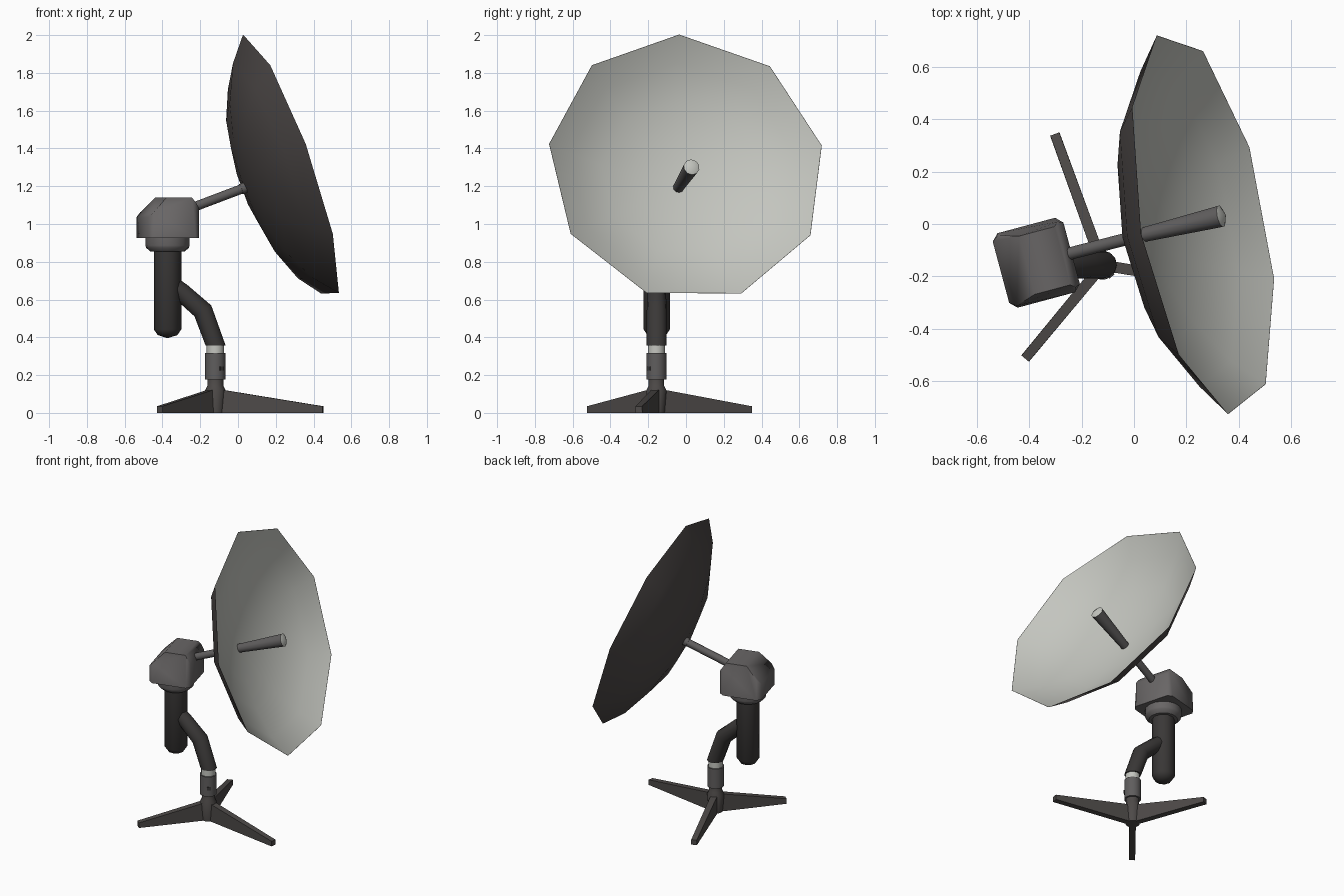
import bpy, bmesh, math
from mathutils import Vector, Matrix

if "Cube" in bpy.data.objects:
    bpy.data.objects.remove(bpy.data.objects["Cube"])


def material(name, rgb):
    m = bpy.data.materials.new(name)
    m.diffuse_color = (*rgb, 1)
    m.use_nodes = True
    m.node_tree.nodes["Principled BSDF"].inputs["Base Color"].default_value = m.diffuse_color
    return m


LIGHT = material("pale_grey", (0.55, 0.56, 0.52))
BACK = material("dish_back_dark", (0.076, 0.067, 0.065))
LEGS = material("leg_dark", (0.075, 0.068, 0.065))
DARK = material("column_dark", (0.042, 0.039, 0.038))
HOUSING = material("housing_grey", (0.14, 0.132, 0.132))
METAL = material("rod_grey", (0.115, 0.11, 0.11))


def finish(name, bm, mats, angle=38):
    bmesh.ops.remove_doubles(bm, verts=bm.verts, dist=1e-5)
    bmesh.ops.recalc_face_normals(bm, faces=bm.faces)
    me = bpy.data.meshes.new(name)
    bm.to_mesh(me)
    bm.free()
    ob = bpy.data.objects.new(name, me)
    bpy.context.collection.objects.link(ob)
    for m in mats:
        me.materials.append(m)
    bpy.ops.object.select_all(action='DESELECT')
    ob.select_set(True)
    bpy.context.view_layer.objects.active = ob
    bpy.ops.object.shade_smooth_by_angle(angle=math.radians(angle))
    return ob


def frame(origin, axis, hint):
    """Matrix whose local z is the axis and local x lies near the hint."""
    w = Vector(axis).normalized()
    u = Vector(hint)
    u = (u - w * u.dot(w)).normalized()
    v = w.cross(u)
    m = Matrix((u, v, w)).transposed().to_4x4()
    m.translation = Vector(origin)
    return m


def lathe(name, profile, sides, mats, matrix, rule=None, angle=38):
    """Spin (radius, height) pairs about local z. rule(segment) gives the material."""
    bm = bmesh.new()
    rings = []
    for r, h in profile:
        if r == 0:
            rings.append([bm.verts.new(matrix @ Vector((0, 0, h)))] * sides)
        else:
            rings.append([bm.verts.new(matrix @ Vector((
                r * math.cos(2 * math.pi * i / sides),
                r * math.sin(2 * math.pi * i / sides), h))) for i in range(sides)])
    for k in range(len(rings) - 1):
        a, b = rings[k], rings[k + 1]
        for i in range(sides):
            j = (i + 1) % sides
            loop = list(dict.fromkeys((a[i], a[j], b[j], b[i])))
            f = bm.faces.new(loop)
            f.material_index = rule(k) if rule else 0
    return finish(name, bm, mats, angle)


def prism(name, outline, half_widths, matrix, mats, bevel=0.0, angle=30):
    """Extrude an (x, z) outline across local y, with a half width per point."""
    bm = bmesh.new()
    sides = [[bm.verts.new(matrix @ Vector((x, s * w, z)))
              for (x, z), w in zip(outline, half_widths)] for s in (-1, 1)]
    bm.faces.new(sides[0])
    bm.faces.new(sides[1][::-1])
    n = len(outline)
    for i in range(n):
        j = (i + 1) % n
        bm.faces.new((sides[0][i], sides[0][j], sides[1][j], sides[1][i]))
    bmesh.ops.recalc_face_normals(bm, faces=bm.faces)
    if bevel:
        # soften only the upright corners
        up = [e for e in bm.edges
              if abs((e.verts[0].co - e.verts[1].co).normalized().z) > 0.9]
        bmesh.ops.bevel(bm, geom=up, offset=bevel, segments=1,
                        affect='EDGES', clamp_overlap=True)
    return finish(name, bm, mats, angle)


def tube(name, path, radii, sides, mat):
    """Round bar in a vertical x-z plane, mitred at bends, level at its foot."""
    bm = bmesh.new()
    pts = [Vector(p) for p in path]
    rings = []
    for k, p in enumerate(pts):
        d = (pts[min(k + 1, len(pts) - 1)] - pts[max(k - 1, 0)]).normalized()
        if k == len(pts) - 1:
            d = Vector((0, 0, -1))
        m = frame(p, d, (0, 1, 0))
        rings.append([bm.verts.new(m @ Vector((
            radii[k] * math.cos(2 * math.pi * i / sides),
            radii[k] * math.sin(2 * math.pi * i / sides), 0))) for i in range(sides)])
    for a, b in zip(rings, rings[1:]):
        for i in range(sides):
            j = (i + 1) % sides
            bm.faces.new((a[i], a[j], b[j], b[i]))
    bm.faces.new(rings[0])
    bm.faces.new(rings[-1])
    return finish(name, bm, [mat], 50)


# Dish: thin nine-sided bowl, dark behind and pale inside
dish_frame = frame((0.264, 0.004, 1.297), (1, 0.19, 0.347), (-0.235, -0.04, 0.703))
outer = [(0, -0.257), (0.25, -0.227), (0.43, -0.184), (0.62, -0.1), (0.746, 0)]
inner = [(r - 0.001 if r else 0, h + (0.004 if h else 0)) for r, h in reversed(outer)]
lathe("dish", outer + inner, 9, [BACK, LIGHT], dish_frame,
      rule=lambda k: 0 if k < 4 else 1, angle=35)

# Support rod behind the dish and the flared feed in front, on one line
root = Vector((-0.265, -0.118, 1.078))
base = Vector((0.015, -0.046, 1.184))
tip = Vector((0.35, 0.034, 1.308))
rod_length = (base - root).length + 0.01
lathe("support_rod", [(0, 0), (0.025, 0), (0.025, rod_length), (0, rod_length)],
      10, [METAL], frame(root, base - root, (0, 0, 1)))
length = (tip - base).length
lathe("feed_horn", [(0, 0), (0.028, 0), (0.043, length - 0.02), (0, length)],
      10, [METAL, LIGHT], frame(base, tip - base, (0, 0, 1)),
      rule=lambda k: 1 if k >= 2 else 0)

# Motor housing: turned box with a sloped upper back and narrowed top
turn = Matrix.Translation((-0.37, -0.147, 0)) @ Matrix.Rotation(math.radians(15), 4, 'Z')
prism("motor_housing",
      [(-0.142, 0.925), (0.137, 0.925), (0.137, 1.085), (0.1, 1.14), (-0.04, 1.14), (-0.142, 1.035)],
      [0.147, 0.147, 0.147, 0.115, 0.115, 0.147], turn, [HOUSING], bevel=0.026, angle=62)

# Turning collar and column under the housing
column_axis = Matrix.Translation((-0.373, -0.155, 0))
lathe("turning_collar", [(0, 0.94), (0.117, 0.94), (0.117, 0.887), (0.113, 0.874),
                         (0.092, 0.855), (0, 0.855)], 16, [HOUSING], column_axis)
lathe("column", [(0, 0.87), (0.073, 0.87), (0.073, 0.442), (0.052, 0.412), (0, 0.395)],
      10, [DARK], column_axis)

# Bent arm from the column down to the post
tube("bent_arm", [(-0.355, -0.155, 0.68), (-0.3, -0.155, 0.64), (-0.186, -0.155, 0.54),
                  (-0.119, -0.155, 0.358)],
     [0.048, 0.049, 0.053, 0.053], 12, DARK)

# Post: pale ring, clamp sleeve and flared neck
post_axis = Matrix.Translation((-0.12, -0.157, 0))
lathe("pale_ring", [(0, 0.36), (0.046, 0.36), (0.046, 0.3), (0, 0.3)], 14, [LIGHT], post_axis)
lathe("clamp_sleeve", [(0, 0.316), (0.054, 0.316), (0.054, 0.178), (0, 0.178)],
      14, [METAL], post_axis)
lathe("post_neck", [(0, 0.19), (0.042, 0.19), (0.042, 0.145), (0.055, 0.118), (0.045, 0), (0, 0)],
      14, [LEGS], post_axis)

# Small clamp knob on the sleeve
knob = post_axis @ Matrix.Rotation(math.radians(40), 4, 'Z') @ Matrix.Translation((0, -0.053, 0.235))
prism("clamp_knob", [(-0.013, -0.011), (0.013, -0.011), (0.013, 0.011), (-0.013, 0.011)],
      [0.003] * 4, knob, [DARK])

# Three tapered legs
hub = Vector((-0.12, -0.157, 0))
for name, end in (("rear_leg", (-0.302, 0.343)), ("front_leg", (-0.415, -0.513)),
                  ("side_leg", (0.45, -0.25))):
    d = Vector((*end, 0)) - hub
    m = Matrix.Translation(hub) @ Matrix.Rotation(math.atan2(d.y, d.x), 4, 'Z')
    prism(name, [(0, 0), (d.length, 0), (d.length, 0.035), (0.05, 0.12), (0, 0.12)],
          [0.021, 0.019, 0.018, 0.021, 0.021], m, [LEGS])
